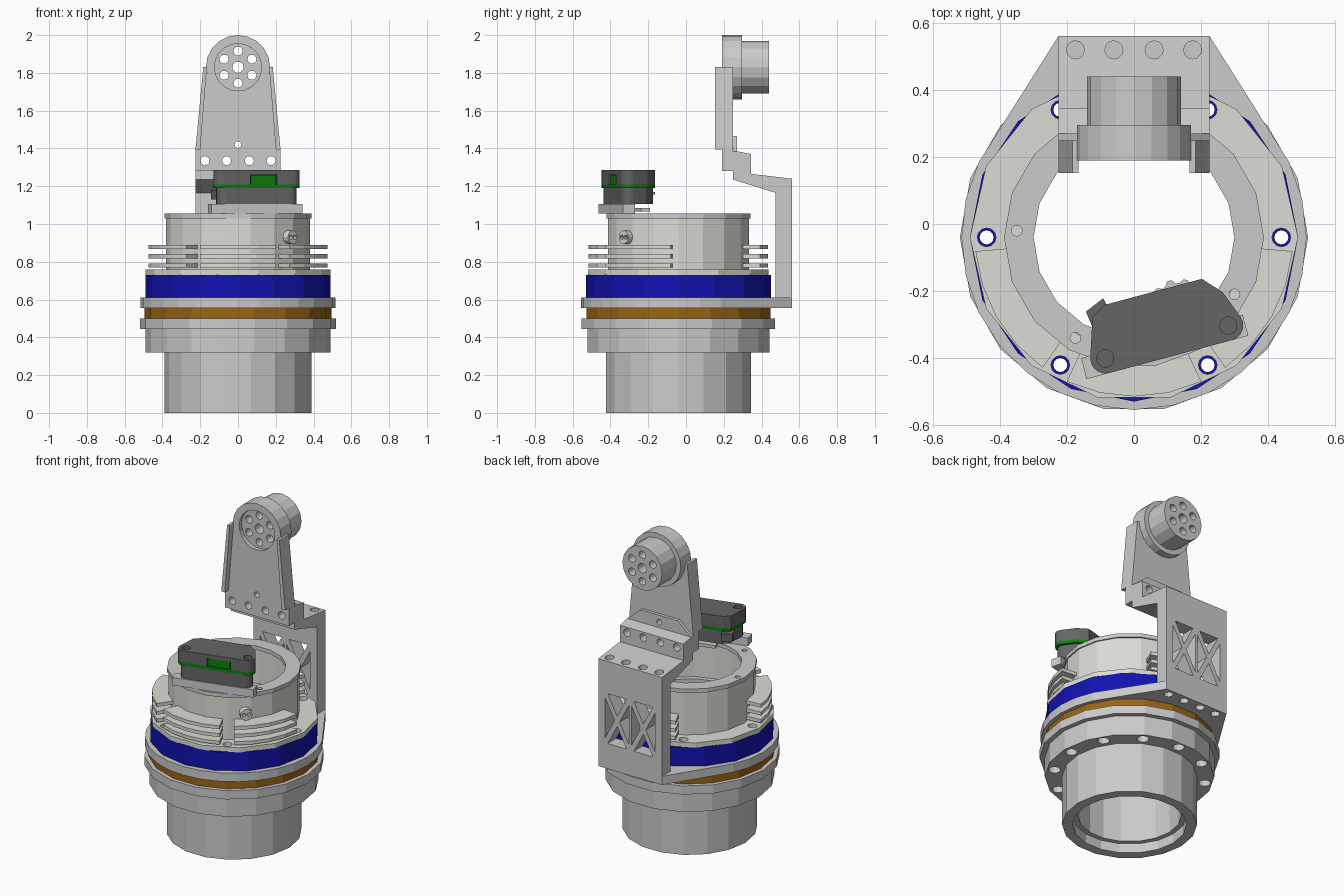
import bpy, bmesh, math
from mathutils import Vector
from mathutils.geometry import convex_hull_2d

if "Cube" in bpy.data.objects:
    bpy.data.objects.remove(bpy.data.objects["Cube"])

CY = -0.04                                   # axis of the round stack


def material(name, rgb):
    m = bpy.data.materials.new(name)
    m.diffuse_color = (*rgb, 1)
    m.use_nodes = True
    m.node_tree.nodes["Principled BSDF"].inputs["Base Color"].default_value = m.diffuse_color
    return m


LIGHT = material("light_casting", (0.72, 0.72, 0.67))
BLUE = material("blue", (0.006, 0.006, 0.45))
ORANGE = material("amber", (0.32, 0.13, 0.008))
GREEN = material("board_green", (0.004, 0.21, 0.004))
DARK = material("dark_grey", (0.13, 0.13, 0.13))


def finish(name, bm, mat=None):
    bmesh.ops.recalc_face_normals(bm, faces=bm.faces[:])
    me = bpy.data.meshes.new(name)
    bm.to_mesh(me)
    bm.free()
    ob = bpy.data.objects.new(name, me)
    bpy.context.collection.objects.link(ob)
    if mat:
        me.materials.append(mat)
    return ob


def prism(name, pts, lo, hi, axis="z", mat=None):
    """Extrude a 2D outline from lo to hi along an axis."""
    put = {"x": lambda u, v, w: (w, u, v), "y": lambda u, v, w: (u, w, v),
           "z": lambda u, v, w: (u, v, w)}[axis]
    bm = bmesh.new()
    a = [bm.verts.new(put(u, v, lo)) for u, v in pts]
    b = [bm.verts.new(put(u, v, hi)) for u, v in pts]
    bm.faces.new(a)
    bm.faces.new(b[::-1])
    for i in range(len(a)):
        j = (i + 1) % len(a)
        bm.faces.new((a[i], a[j], b[j], b[i]))
    return finish(name, bm, mat)


def arc(cx, cy, r, n, a0=0, a1=360):
    full = abs(a1 - a0) == 360
    k = n if full else n - 1
    return [(cx + r * math.cos(math.radians(a0 + (a1 - a0) * i / k)),
             cy + r * math.sin(math.radians(a0 + (a1 - a0) * i / k))) for i in range(n)]


def disc(name, c, r, lo, hi, axis="z", n=16, mat=None):
    return prism(name, arc(c[0], c[1], r, n), lo, hi, axis, mat)


def lathe(name, prof, n=16, mat=None):
    """Closed (radius, z) section swept round the stack axis."""
    bm = bmesh.new()
    rows = [[bm.verts.new((x, y, z)) for x, y in arc(0, CY, r, n)] for r, z in prof]
    for i, row in enumerate(rows):
        nxt = rows[(i + 1) % len(rows)]
        for j in range(n):
            k = (j + 1) % n
            bm.faces.new((row[j], row[k], nxt[k], nxt[j]))
    return finish(name, bm, mat)


def ring(name, ri, ro, z0, z1, n=16, mat=None):
    return lathe(name, [(ri, z0), (ro, z0), (ro, z1), (ri, z1)], n, mat)


def cut(ob, cutters):
    """Subtract all cutters at once, apply, and remove them."""
    bm = bmesh.new()
    for c in cutters:
        bm.from_mesh(c.data)
        bpy.data.objects.remove(c)
    tool = finish("cutter", bm)
    tool.hide_render = True
    m = ob.modifiers.new("cut", "BOOLEAN")
    m.operation, m.solver, m.object = "DIFFERENCE", "EXACT", tool
    bpy.context.view_layer.objects.active = ob
    bpy.ops.object.modifier_apply(modifier="cut")
    bpy.data.objects.remove(tool)


def holes(centres, r, lo, hi, axis="z", n=12):
    return [disc("hole", c, r, lo, hi, axis, n) for c in centres]


BOLTS = arc(0, CY, 0.44, 6)
ROW = (-0.175, -0.06, 0.06, 0.175)

# Base tube with flange
base = lathe("base_tube", [(0.30, 0.06), (0.33, 0.06), (0.33, 0), (0.39, 0), (0.39, 0.32), (0.49, 0.32),
                           (0.49, 0.445), (0.52, 0.445), (0.52, 0.50), (0.30, 0.50)], 18)
cut(base, holes(arc(0, CY, 0.44, 12), 0.035, 0.3, 0.38))
cut(base, holes(BOLTS, 0.022, 0.3, 0.6))

# Stacked rings
amber = ring("amber_ring", 0.33, 0.495, 0.50, 0.555, 18, ORANGE)
cut(amber, holes(BOLTS, 0.022, 0.4, 0.7))
blue = ring("blue_ring", 0.33, 0.49, 0.61, 0.73, 16, BLUE)
cut(blue, holes(BOLTS, 0.021, 0.5, 0.8))

# Bracket plate: circle blended to a straight rear edge
pts = [Vector(p) for p in arc(0, CY, 0.515, 28) + [(-0.225, 0.562), (0.225, 0.562)]]
plate = prism("bracket_plate", [tuple(pts[i]) for i in convex_hull_2d(pts)], 0.555, 0.61)
cut(plate, [disc("bore", (0, CY), 0.33, 0.5, 0.7, n=18)] + holes(BOLTS, 0.022, 0.5, 0.7)
    + holes([(x, 0.52) for x in ROW], 0.027, 0.5, 0.7))

# Light housing: flange, body, cap
flange = ring("housing_flange", 0.33, 0.49, 0.73, 0.76, 14, LIGHT)
cut(flange, holes(BOLTS, 0.028, 0.7, 0.8))
body = ring("housing_body", 0.335, 0.38, 0.76, 1.03, 18, LIGHT)
cap = ring("housing_cap", 0.30, 0.388, 1.03, 1.055, 18)
cut(cap, holes([(-0.35, -0.02), (0.30, -0.21), (-0.175, -0.34)], 0.016, 1.0, 1.1))
ring("inner_sleeve", 0.305, 0.336, 0.50, 0.80, 18)

# Cooling fins, three levels in four sectors
for a in (-150, -90, -30, 90):
    outline = arc(0, CY, 0.475, 5, a - 25, a + 25) + arc(0, CY, 0.365, 5, a + 25, a - 25)
    for z in (0.77, 0.818, 0.868):
        prism("cooling_fin", outline, z, z + 0.022, mat=LIGHT)

# Cable port on the front right of the body
port = disc("cable_port", (0, 0), 0.036, 0.34, 0.41, "x", 12, LIGHT)
cut(port, holes([(-0.014, 0), (0.016, 0)], 0.012, 0.38, 0.5, "x", 8))
port.location = (0, CY, 0.93)
port.rotation_euler.z = math.radians(-45)

# Sensor unit on the cap, built level then turned 15 degrees
outline = (arc(-0.19, -0.05, 0.045, 6, 160, 270) + arc(0.19, -0.05, 0.045, 6, -90, 20)
           + [(0.20, 0.05), (0.15, 0.105), (-0.15, 0.105), (-0.195, 0.08)])
small = [(x * 0.93, y * 0.93) for x, y in outline]
cover = prism("sensor_cover", outline, 1.21, 1.285, mat=DARK)
cut(cover, holes([(-0.19, -0.05), (0.19, -0.05)], 0.026, 1.25, 1.4)
    + [prism("window", [(-0.045, -0.2), (0.10, -0.2), (0.10, -0.08), (-0.045, -0.08)], 1.20, 1.262)])
sensor = [
    cover,
    prism("sensor_board", outline, 1.19, 1.21, mat=GREEN),
    prism("sensor_connector", [(-0.04, -0.088), (0.095, -0.088), (0.095, -0.05), (-0.04, -0.05)],
          1.20, 1.26, mat=GREEN),
    prism("sensor_lower", small, 1.105, 1.19, mat=DARK),
    prism("sensor_foot_front", [(-0.26, -0.095), (0.24, -0.095), (0.24, -0.03), (-0.26, -0.03)], 1.055, 1.105),
    prism("sensor_foot_back", [(-0.10, 0.04), (0.10, 0.04), (0.10, 0.09), (-0.10, 0.09)], 1.065, 1.085),
    prism("sensor_plug", [(-0.20, 0.03), (-0.13, 0.05), (-0.15, 0.125), (-0.21, 0.10)], 1.13, 1.18, mat=DARK),
    prism("sensor_gear", [(0.06 + r * math.cos(i * math.pi / 24), 0.03 + r * math.sin(i * math.pi / 24))
                          for i in range(48) for r in [0.095 if i % 4 < 2 else 0.083]], 1.155, 1.17),
]
for ob in sensor:
    ob.location = (0.085, -0.304, 0)
    ob.rotation_euler.z = math.radians(15)

# Rear bracket: post, sloped shelf and bolting lip in one profile
post = prism("rear_bracket", [(0.25, 1.235), (0.475, 1.165), (0.475, 0.61), (0.562, 0.61), (0.562, 1.24),
                              (0.345, 1.265), (0.345, 1.37), (0.27, 1.385), (0.25, 1.385)], -0.225, 0.225, "x")
tools = holes([(x, 1.335) for x in ROW], 0.024, 0.2, 0.4, "y")
tools += holes([(x, 0.52) for x in ROW], 0.027, 1.19, 1.3)
# Truss openings: two crossed cells, four triangles each
for x0, x1 in ((-0.185, 0), (0, 0.185)):
    z0, z1 = 0.70, 1.05
    q = [(x0, z0), (x1, z0), (x1, z1), (x0, z1)]
    m = ((x0 + x1) / 2, (z0 + z1) / 2)
    for i in range(4):
        tri = [q[i], q[(i + 1) % 4], m]
        gx, gz = sum(p[0] for p in tri) / 3, sum(p[1] for p in tri) / 3
        tools.append(prism("truss_gap", [(gx + (x - gx) * 0.72, gz + (z - gz) * 0.72) for x, z in tri],
                           0.4, 0.65, "y"))
cut(post, tools)

# Upright arm
HUB = (0, 1.83)
HUB_HOLES = [(x, z) for x, z in arc(0, 1.83, 0.085, 6, 90, 450)]
arm = prism("arm_plate", [(-0.225, 1.28), (0.225, 1.28), (0.225, 1.395), (0.21, 1.40), (0.168, 1.80),
                          (-0.168, 1.80), (-0.21, 1.40), (-0.225, 1.395)], 0.19, 0.25, "y")
cut(arm, holes([(x, 1.335) for x in ROW], 0.024, 0.1, 0.4, "y") + holes([(0, 1.42)], 0.018, 0.1, 0.4, "y")
    + [disc("seat", HUB, 0.169, 0.1, 0.4, "y", 20)])
pad = prism("arm_pad", [(-0.225, 1.385), (0.225, 1.385), (0.13, 1.465), (-0.13, 1.465)], 0.25, 0.27, "y")
cut(pad, holes([(0, 1.42)], 0.018, 0.2, 0.4, "y"))
for s in (-1, 1):
    prism("arm_side_rib", [(s * x, z) for x, z in ((0.20, 1.395), (0.225, 1.395), (0.184, 1.83), (0.165, 1.83))],
          0.153, 0.25, "y")

# Arm head and round boss, drilled through
head = disc("arm_head", HUB, 0.17, 0.19, 0.296, "y", 20)
cut(head, [disc("recess", HUB, 0.125, 0.1, 0.215, "y", 20)])
boss = disc("joint_boss", HUB, 0.14, 0.296, 0.44, "y", 16)
for ob in (head, boss):
    cut(ob, holes(HUB_HOLES, 0.024, 0.1, 0.5, "y") + holes([HUB], 0.03, 0.1, 0.5, "y"))
